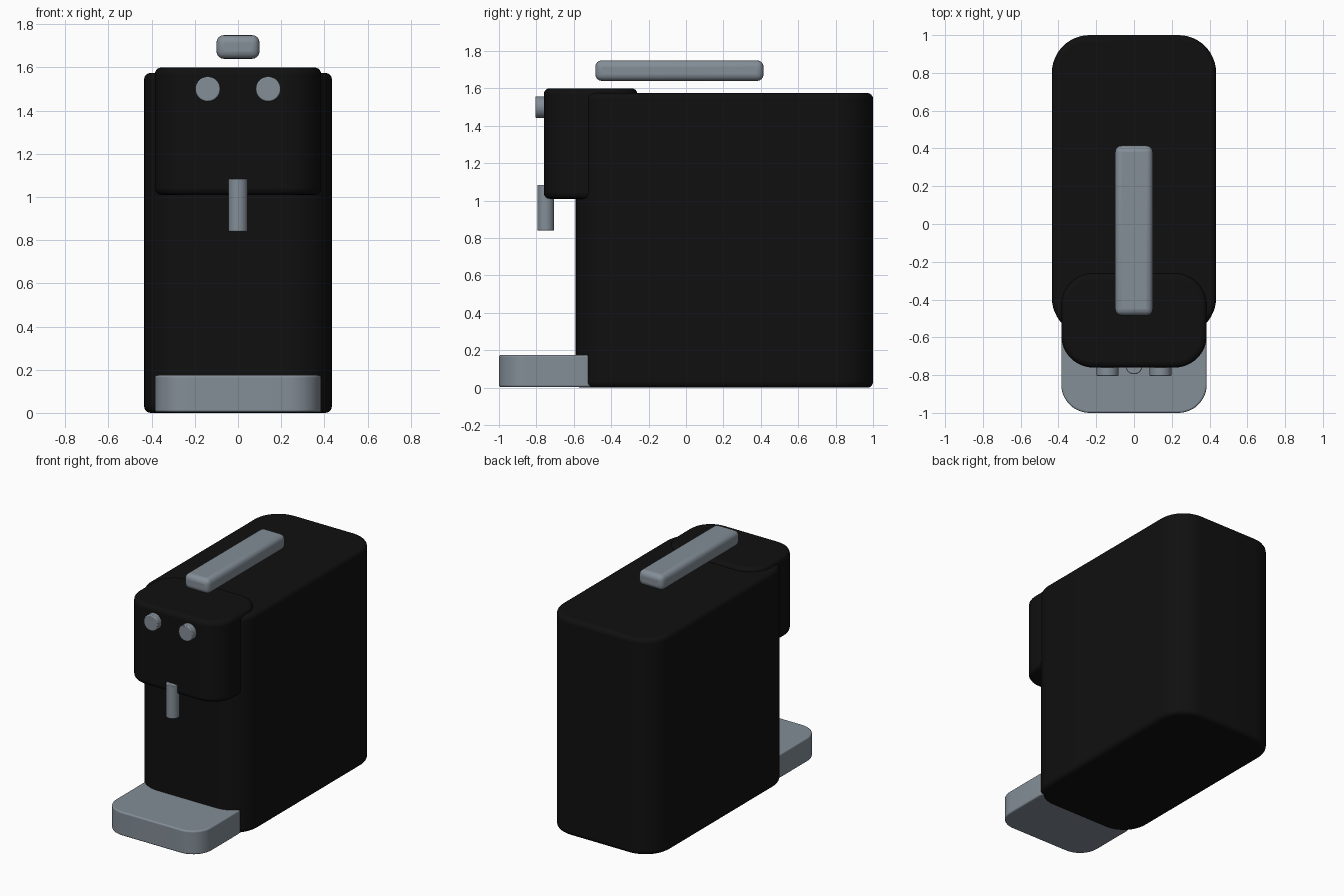
import bpy, bmesh, math
from mathutils import Matrix

cube = bpy.data.objects.get("Cube")
if cube:
    bpy.data.objects.remove(cube, do_unlink=True)


def make_material(name, rgb):
    mat = bpy.data.materials.new(name)
    mat.use_nodes = True
    mat.diffuse_color = (*rgb, 1)
    mat.node_tree.nodes["Principled BSDF"].inputs["Base Color"].default_value = (*rgb, 1)
    return mat


black = make_material("matte black", (0.005, 0.005, 0.005))
steel = make_material("steel grey", (0.23, 0.27, 0.31))


def finish(bm, name, mat, bevel, segments=4):
    """Turn the bmesh into a smooth shaded object with softened rims."""
    mesh = bpy.data.meshes.new(name)
    bmesh.ops.recalc_face_normals(bm, faces=bm.faces)
    bm.to_mesh(mesh)
    bm.free()
    mesh.materials.append(mat)
    obj = bpy.data.objects.new(name, mesh)
    bpy.context.collection.objects.link(obj)
    mod = obj.modifiers.new("soft rims", 'BEVEL')
    mod.width = bevel
    mod.segments = segments
    mod.limit_method = 'ANGLE'
    mod.angle_limit = math.radians(40)
    bpy.ops.object.select_all(action='DESELECT')
    obj.select_set(True)
    bpy.context.view_layer.objects.active = obj
    bpy.ops.object.shade_smooth_by_angle(angle=math.radians(35))
    return obj


def rounded_box(name, mat, x, y, z, radius, bevel):
    """Box spanning the x, y and z ranges, with rounded upright corners."""
    bm = bmesh.new()
    bmesh.ops.create_cube(bm, size=1)
    for v in bm.verts:
        for axis, (low, high) in enumerate((x, y, z)):
            v.co[axis] = low if v.co[axis] < 0 else high
    if radius:
        upright = [e for e in bm.edges
                   if abs(e.verts[0].co.z - e.verts[1].co.z) > 0.01]
        bmesh.ops.bevel(bm, geom=upright, offset=radius, segments=12,
                        profile=0.5, affect='EDGES')
    return finish(bm, name, mat, bevel)


def cylinder(name, mat, centre, radius, depth, bevel, along_y=False):
    bm = bmesh.new()
    turn = Matrix.Rotation(math.pi / 2 if along_y else 0, 4, 'X')
    bmesh.ops.create_cone(bm, cap_ends=True, segments=32, radius1=radius,
                          radius2=radius, depth=depth,
                          matrix=Matrix.Translation(centre) @ turn)
    return finish(bm, name, mat, bevel, 2)


# Main housing and the brewing head in front of it
rounded_box("body", black, (-0.435, 0.435), (-0.59, 1), (0, 1.575), 0.2, 0.03)
rounded_box("brew_head", black, (-0.385, 0.385), (-0.76, -0.26), (1.01, 1.6), 0.17, 0.03)

# Drip tray and top handle
rounded_box("drip_tray", steel, (-0.385, 0.385), (-1, -0.4), (0.003, 0.175), 0.15, 0.01)
rounded_box("handle", steel, (-0.1, 0.1), (-0.485, 0.415), (1.64, 1.75), 0, 0.035)

# Spout and the pair of control knobs
cylinder("spout", steel, (0, -0.75, 0.962), 0.045, 0.245, 0.005)
for side, sign in (("left", 1), ("right", -1)):
    cylinder(side + "_knob", steel, (sign * 0.14, -0.77, 1.5), 0.058, 0.07, 0.006, True)
